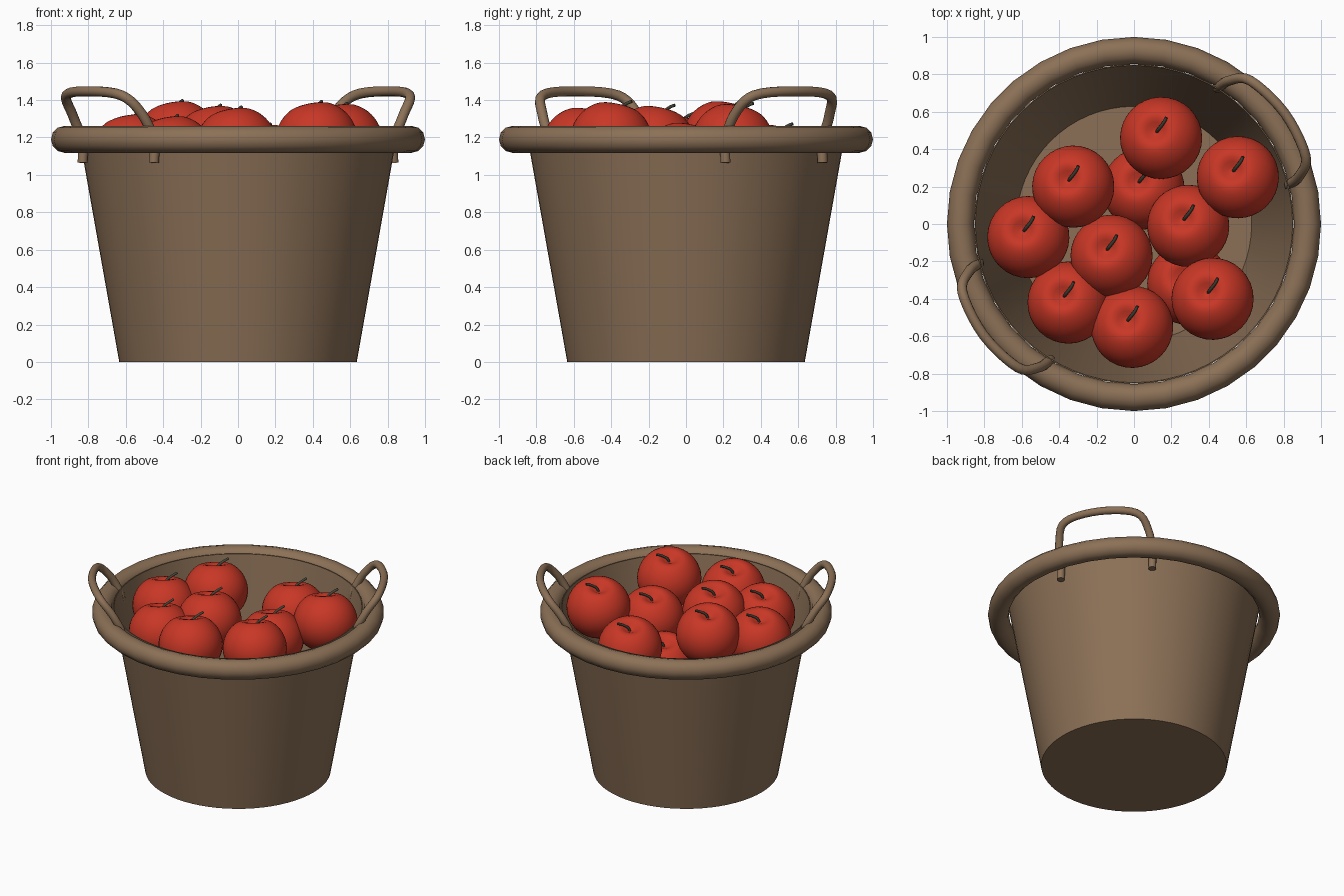
import bpy, math
from mathutils import Vector, Matrix

if "Cube" in bpy.data.objects:
    bpy.data.objects.remove(bpy.data.objects["Cube"])


def material(name, rgb):
    m = bpy.data.materials.new(name)
    m.diffuse_color = (*rgb, 1)
    m.use_nodes = True
    m.node_tree.nodes["Principled BSDF"].inputs["Base Color"].default_value = m.diffuse_color
    return m


BROWN = material("wicker brown", (0.26, 0.163, 0.094))
RED = material("apple red", (0.58, 0.038, 0.019))
STEM = material("stem dark", (0.06, 0.06, 0.042))


def make(name, verts, faces, mat, angle=40):
    me = bpy.data.meshes.new(name)
    me.from_pydata(verts, [], faces)
    me.validate()
    ob = bpy.data.objects.new(name, me)
    bpy.context.collection.objects.link(ob)
    me.materials.append(mat)
    bpy.ops.object.select_all(action='DESELECT')
    ob.select_set(True)
    bpy.context.view_layer.objects.active = ob
    # outward normals
    bpy.ops.object.mode_set(mode='EDIT')
    bpy.ops.mesh.select_all(action='SELECT')
    bpy.ops.mesh.remove_doubles(threshold=0.0001)
    bpy.ops.mesh.normals_make_consistent(inside=False)
    bpy.ops.object.mode_set(mode='OBJECT')
    bpy.ops.object.shade_smooth_by_angle(angle=math.radians(angle))
    return ob


def lathe(name, profile, mat, segs, closed=False, angle=40):
    """Spin (radius, height) points around z."""
    n = len(profile)
    verts = [(r * math.cos(2 * math.pi * i / segs), r * math.sin(2 * math.pi * i / segs), z)
             for i in range(segs) for r, z in profile]
    faces = []
    for i in range(segs):
        a, b = i * n, ((i + 1) % segs) * n
        for j in range(n if closed else n - 1):
            k = (j + 1) % n
            faces.append((a + j, b + j, b + k, a + k))
    return make(name, verts, faces, mat, angle)


def smooth_path(pts, steps):
    """Catmull-Rom curve through the points."""
    p = [Vector(q) for q in pts]
    p = [2 * p[0] - p[1]] + p + [2 * p[-1] - p[-2]]
    out = []
    for i in range(1, len(p) - 2):
        a, b, c, d = p[i - 1:i + 3]
        for s in range(steps):
            t = s / steps
            out.append(0.5 * (2 * b + (c - a) * t + (2 * a - 5 * b + 4 * c - d) * t * t
                              + (3 * b - a - 3 * c + d) * t ** 3))
    return out + [p[-2]]


def tube(name, path, radius, mat, sides):
    verts, faces = [], []
    normal = None
    for i, q in enumerate(path):
        tan = (path[min(i + 1, len(path) - 1)] - path[max(i - 1, 0)]).normalized()
        if normal is None:
            normal = tan.orthogonal()
        normal = (normal - tan * normal.dot(tan)).normalized()
        side = tan.cross(normal)
        for k in range(sides):
            a = 2 * math.pi * k / sides
            verts.append(q + radius * (normal * math.cos(a) + side * math.sin(a)))
    for i in range(len(path) - 1):
        for k in range(sides):
            l = (k + 1) % sides
            faces.append((i * sides + k, i * sides + l, (i + 1) * sides + l, (i + 1) * sides + k))
    faces += [tuple(range(sides)), tuple(range(len(verts) - sides, len(verts)))]
    return make(name, verts, faces, mat, 50)


# Thin tapered basket wall with floor
lathe("basket_body", [(0, 0), (0.635, 0), (0.854, 1.235), (0.848, 1.235), (0.629, 0.006), (0, 0.006)],
      BROWN, 64)

# Thick rounded rim
rim = [(0.928 + 0.072 * math.cos(2 * math.pi * k / 12), 1.19 + 0.072 * math.sin(2 * math.pi * k / 12))
       for k in range(12)]
lathe("basket_rim", rim, BROWN, 36, closed=True, angle=60)

# Two arched handles leaning outward: (tangent, radial, height)
half = [(-0.322, 0.795, 1.065), (-0.322, 0.795, 1.18), (-0.316, 0.865, 1.32),
        (-0.25, 0.955, 1.425)]
arch = half + [(0, 1.0, 1.447)] + [(-t, r, z) for t, r, z in reversed(half)]
for side, deg in (("right", 36.3), ("left", 216.3)):
    a = math.radians(deg)
    out, tang = Vector((math.cos(a), math.sin(a), 0)), Vector((-math.sin(a), math.cos(a), 0))
    path = [out * r + tang * t + Vector((0, 0, z)) for t, r, z in arch]
    tube("handle_" + side, smooth_path(path, 5), 0.027, BROWN, 12)

# Apples: dimpled spheres, all tilted the same way, each with a bent stem
profile = []
for k in range(29):
    th = math.pi * k / 28
    rho, c = 0.22 * math.sin(th), math.cos(th)
    dent = math.exp(-(rho / 0.06) ** 2)
    profile.append((rho, 0.21 * c - (0.065 if c > 0 else -0.03) * dent))
tilt = Vector((0, 0, 1)).rotation_difference(Vector((-0.18, 0.22, 0.95))).to_matrix().to_4x4()
stem_path = [(-0.025, 0.03, 0.12), (-0.015, 0.045, 0.165), (0.012, 0.08, 0.195), (0.028, 0.11, 0.208)]
centres = [(0.145, 0.46, 1.065), (0.555, 0.25, 1.175), (-0.325, 0.2, 1.19), (-0.565, -0.07, 1.12),
           (-0.12, -0.17, 1.165), (0.29, -0.01, 1.075), (-0.35, -0.42, 1.11), (-0.01, -0.55, 1.155),
           (0.42, -0.4, 1.185), (0.05, 0.19, 0.87), (0.29, -0.32, 0.86)]
apple = lathe("apple_1", profile, RED, 32, angle=60)
apple.data.transform(tilt)
stem = tube("apple_stem_1", smooth_path(stem_path, 4), 0.009, STEM, 8)
for i, c in enumerate(centres):
    for base, label in ((apple, "apple_"), (stem, "apple_stem_")):
        ob = base
        if i:
            ob = bpy.data.objects.new(label + str(i + 1), base.data)
            bpy.context.collection.objects.link(ob)
        ob.location = c
